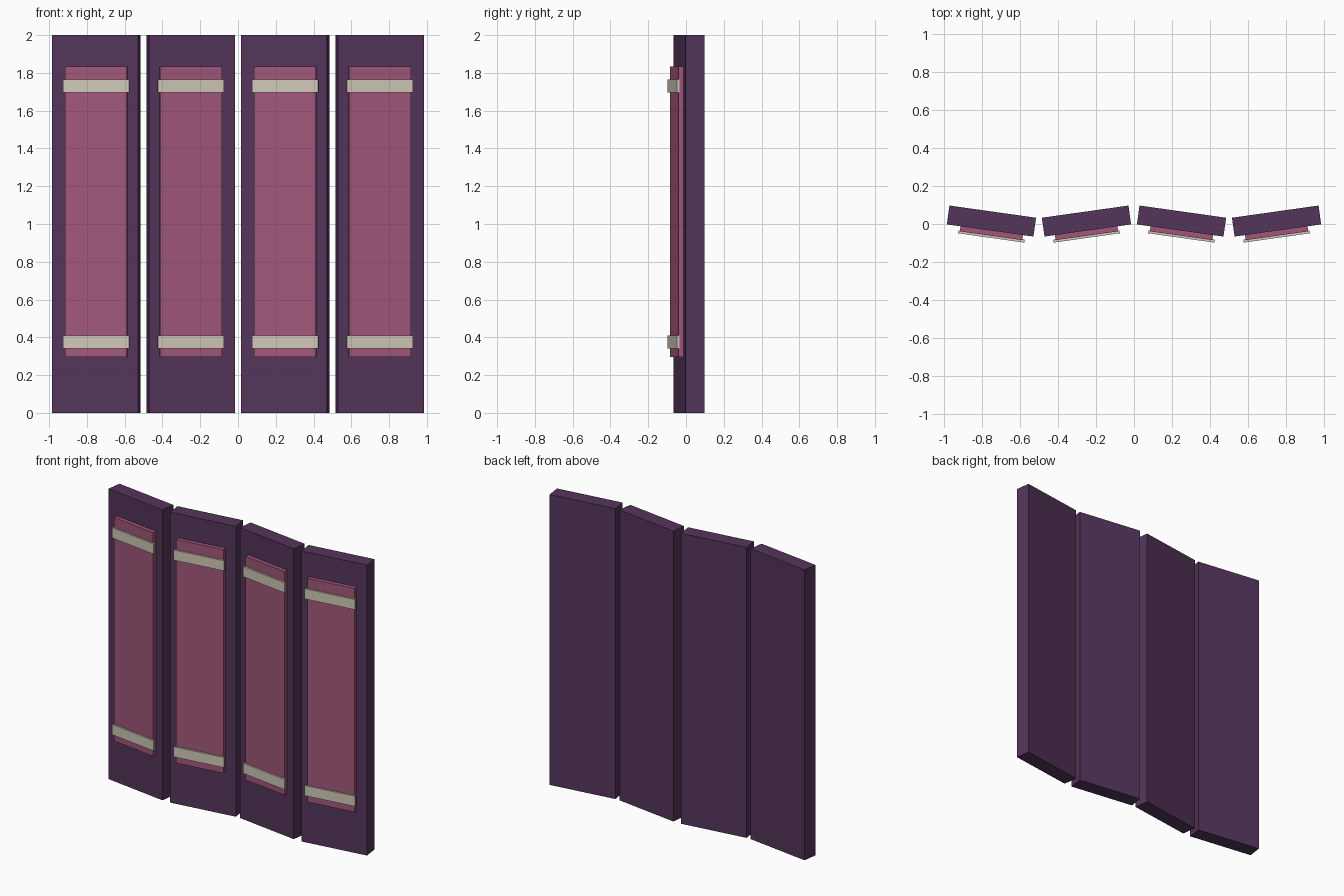
import bpy
import math

if "Cube" in bpy.data.objects:
    bpy.data.objects.remove(bpy.data.objects["Cube"])


def material(name, r, g, b):
    lin = [((c / 255 + 0.055) / 1.055) ** 2.4 for c in (r, g, b)]
    m = bpy.data.materials.new(name)
    m.diffuse_color = (*lin, 1)
    m.use_nodes = True
    m.node_tree.nodes["Principled BSDF"].inputs["Base Color"].default_value = m.diffuse_color
    return m


purple = material("dark purple", 84, 53, 91)
pink = material("dusty pink", 162, 87, 122)
cream = material("cream", 207, 201, 182)


def box(name, centre, size, angle, mat):
    bpy.ops.mesh.primitive_cube_add(size=1, location=centre)
    ob = bpy.context.object
    ob.name = name
    ob.scale = size
    ob.rotation_euler.z = angle
    ob.data.materials.append(mat)
    return ob


# Four zigzag screen panels, each with an inlay and two cross strips
for i in range(4):
    x = -0.75 + 0.5 * i
    a = math.radians(-8 if i % 2 == 0 else 8)
    box(f"panel_{i + 1}", (x, 0.0155, 1), (0.46, 0.1, 2), a, purple)
    box(f"inlay_{i + 1}", (x, -0.047, 1.065), (0.332, 0.03, 1.54), a, pink)
    for label, z in (("lower", 0.375), ("upper", 1.73)):
        box(f"{label}_strip_{i + 1}", (x, -0.066, z), (0.353, 0.015, 0.07), a, cream)
